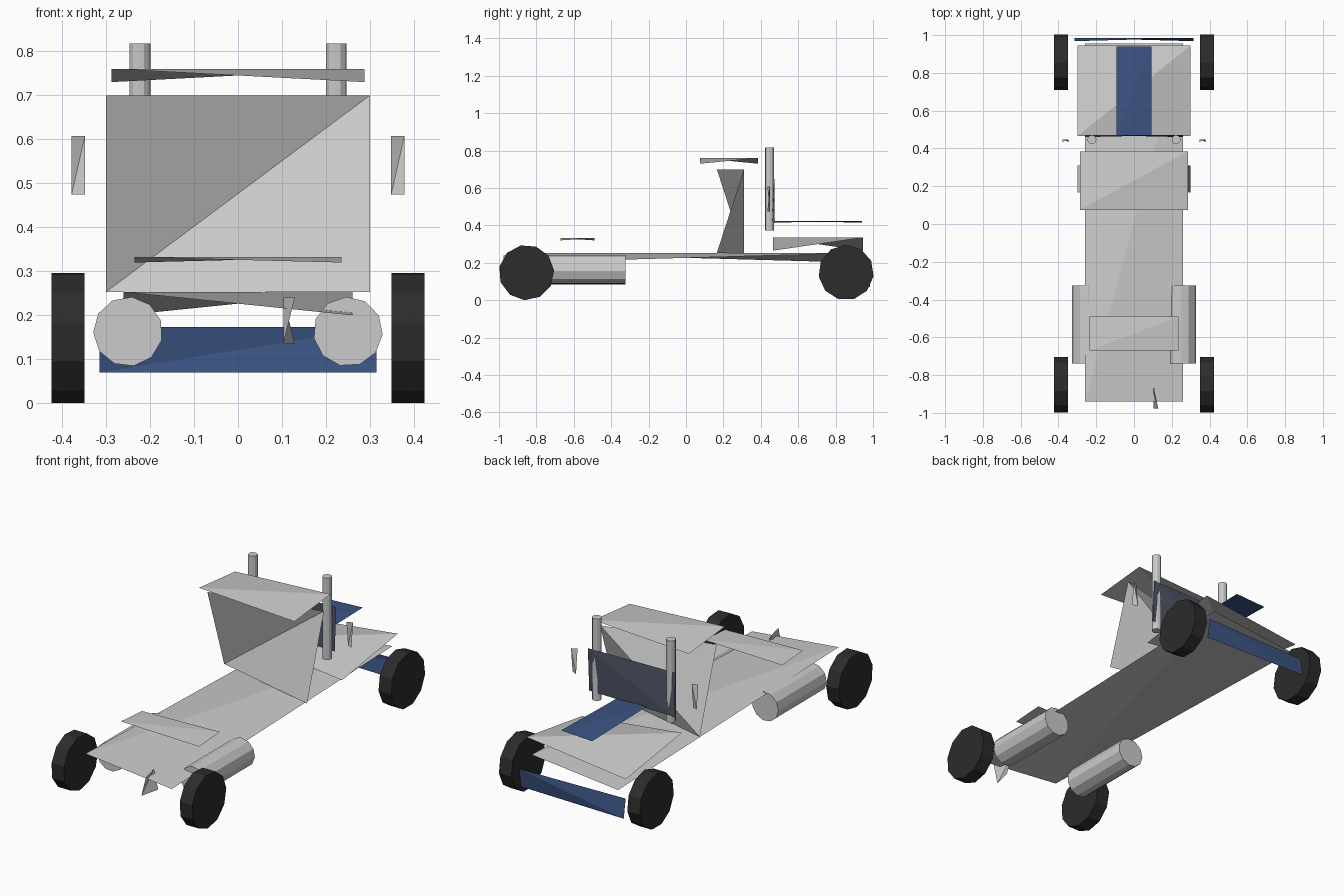
import bpy, bmesh
from math import cos, sin, pi, radians

if "Cube" in bpy.data.objects:
    bpy.data.objects.remove(bpy.data.objects["Cube"])


def material(name, rgb):
    m = bpy.data.materials.new(name)
    m.diffuse_color = (*rgb, 1)
    m.use_nodes = True
    m.node_tree.nodes["Principled BSDF"].inputs["Base Color"].default_value = m.diffuse_color
    return m


BLUE = material("blue_paint", (0.045, 0.09, 0.23))
GLASS = material("dark_glass", (0.075, 0.09, 0.13))
RUBBER = material("rubber", (0.025, 0.025, 0.025))


def finish(name, bm, mat):
    me = bpy.data.meshes.new(name)
    bm.to_mesh(me)
    bm.free()
    if mat:
        me.materials.append(mat)
    ob = bpy.data.objects.new(name, me)
    bpy.context.collection.objects.link(ob)
    return ob


def panel(name, axis, u, v, diag, off, mat=None):
    """Twisted two-triangle panel facing the axis. One diagonal sits at
    'diag' along the axis, the two other corners sit at 'off'."""
    corners = [(u[0], v[0], diag), (u[1], v[0], off),
               (u[1], v[1], diag), (u[0], v[1], off)]
    order = {"z": lambda a, b, d: (a, b, d),
             "y": lambda a, b, d: (a, d, b),
             "x": lambda a, b, d: (d, a, b)}[axis]
    bm = bmesh.new()
    a, b, c, d = [bm.verts.new(order(*p)) for p in corners]
    bm.faces.new((a, b, c))
    bm.faces.new((a, c, d))
    return finish(name, bm, mat)


def drum(name, axis, center, r, length, phase=0, mat=None, sides=11):
    """Capped low-poly cylinder along an axis."""
    bm = bmesh.new()
    rings = []
    for t in (-length / 2, length / 2):
        ring = []
        for i in range(sides):
            ang = radians(phase) + 2 * pi * i / sides
            p, q = r * cos(ang), r * sin(ang)
            co = {"x": (t, p, q), "y": (p, t, q), "z": (p, q, t)}[axis]
            ring.append(bm.verts.new([c + o for c, o in zip(center, co)]))
        rings.append(ring)
        bm.faces.new(ring)
    for i in range(sides):
        j = (i + 1) % sides
        bm.faces.new((rings[0][i], rings[0][j], rings[1][j], rings[1][i]))
    bmesh.ops.recalc_face_normals(bm, faces=bm.faces[:])
    return finish(name, bm, mat)


# Flat decks: frame, coupling plate, roof, hood and hood stripe
panel("chassis", "z", (-0.26, 0.26), (-0.94, 0.955), 0.253, 0.20)
panel("coupling_plate", "z", (-0.235, 0.235), (-0.67, -0.49), 0.332, 0.32)
panel("roof", "z", (-0.287, 0.287), (0.075, 0.385), 0.76, 0.73)
panel("hood", "z", (-0.30, 0.30), (0.465, 0.945), 0.335, 0.265)
panel("hood_stripe", "z", (-0.093, 0.093), (0.467, 0.94), 0.424, 0.415, BLUE)

# Upright panels: cab wall, windshield and bumper
panel("cab_wall", "y", (-0.30, 0.30), (0.253, 0.70), 0.31, 0.165)
panel("windshield", "y", (-0.26, 0.26), (0.413, 0.648), 0.472, 0.46, GLASS)
panel("bumper", "y", (-0.315, 0.315), (0.07, 0.173), 0.985, 0.968, BLUE)

# Small flap at the trailing end of the frame
panel("tail_flap", "x", (-0.977, -0.87), (0.135, 0.24), 0.103, 0.129)

# Paired parts
for side, s in (("left", -1), ("right", 1)):
    xs = sorted((s * 0.348, s * 0.378))
    panel("mirror_" + side, "y", xs, (0.475, 0.607), 0.448, 0.435)
    drum("exhaust_stack_" + side, "z", (s * 0.223, 0.447, 0.595), 0.024, 0.445)
    drum("fuel_tank_" + side, "y", (s * 0.25, -0.532, 0.163), 0.079, 0.415,
         6.5 - s * 11.5)
    for end, y, phase in (("rear", -0.853, 4), ("front", 0.856, -8)):
        drum(f"wheel_{end}_{side}", "x", (s * 0.386, y, 0.148), 0.148, 0.075,
             phase, RUBBER)
